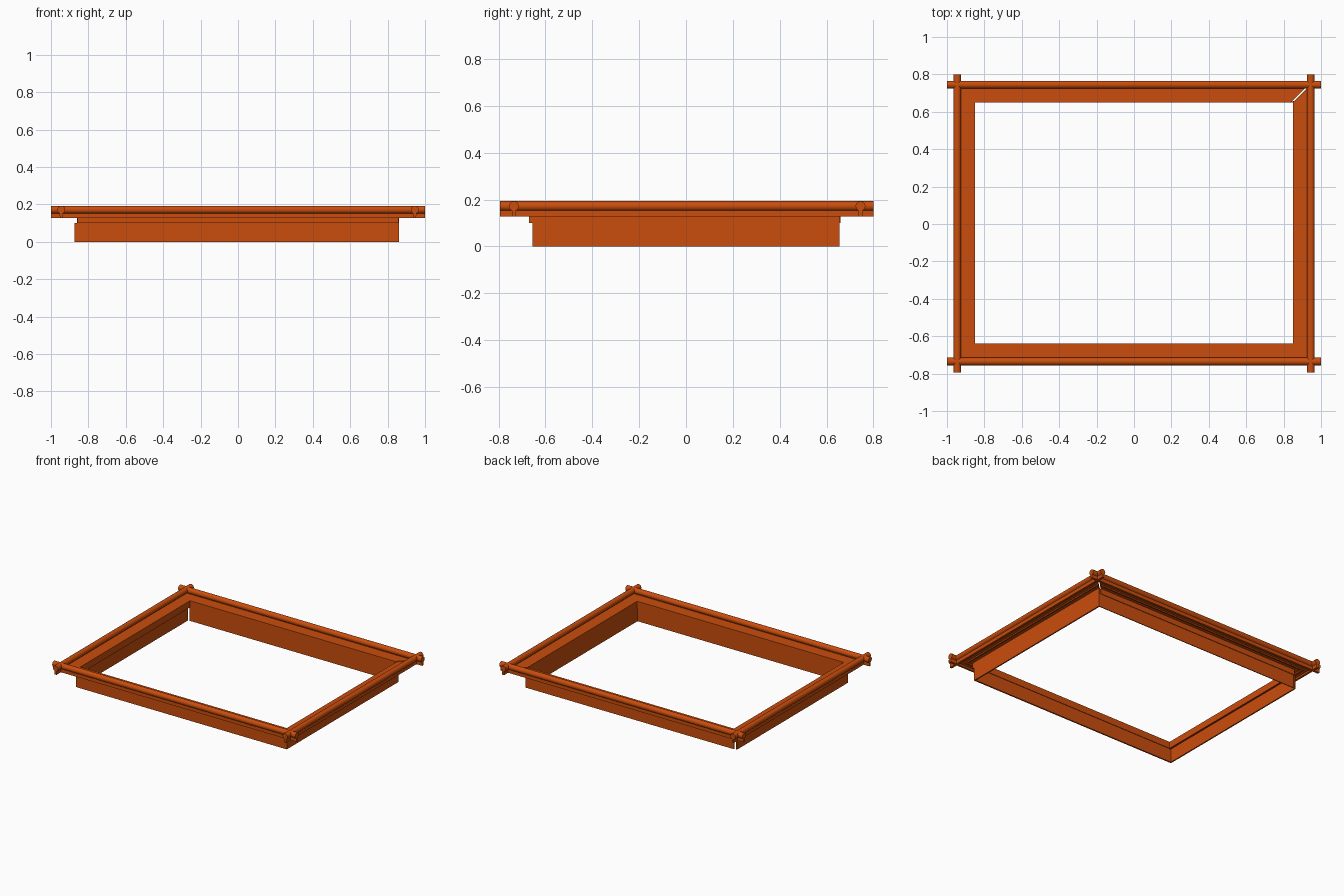
import bpy, bmesh
from math import sin, cos, radians
from mathutils import Vector

cube = bpy.data.objects.get("Cube")
if cube:
    bpy.data.objects.remove(cube)

# Single orange finish
orange = bpy.data.materials.new("burnt_orange")
orange.use_nodes = True
colour = (0.59, 0.075, 0.004, 1)
orange.diffuse_color = colour
orange.node_tree.nodes["Principled BSDF"].inputs["Base Color"].default_value = colour


def strip(name, profile, normal, offset, start, end, mitre=0):
    """Extrude a (depth, height) profile along one side of the frame."""
    n = Vector((normal[0], normal[1], 0))
    along = Vector((-n.y, n.x, 0))
    bm = bmesh.new()

    def ring(t, sign):
        return [bm.verts.new(n * (offset + d) + along * (t + sign * mitre * d)
                             + Vector((0, 0, z))) for d, z in profile]

    a, b = ring(start, -1), ring(end, 1)
    count = len(profile)
    for i in range(count):
        j = (i + 1) % count
        bm.faces.new((a[i], a[j], b[j], b[i]))
    bm.faces.new(a[::-1])
    bm.faces.new(b)
    bmesh.ops.recalc_face_normals(bm, faces=bm.faces)
    mesh = bpy.data.meshes.new(name)
    bm.to_mesh(mesh)
    bm.free()
    obj = bpy.data.objects.new(name, mesh)
    bpy.context.collection.objects.link(obj)
    mesh.materials.append(orange)
    return obj


def box(d0, d1, z0, z1):
    return [(d0, z0), (d1, z0), (d1, z1), (d0, z1)]


# Keyhole section: round rail on a narrow stem
BAR_D, BAR_Z, RADIUS, STEM = 0.095, 0.172, 0.021, 0.008
keyhole = [(BAR_D - STEM, 0.127), (BAR_D + STEM, 0.127)]
for i in range(17):
    angle = radians(-67.5 + i * 315 / 16)
    keyhole.append((BAR_D + RADIUS * cos(angle), BAR_Z + RADIUS * sin(angle)))

# Flat ledge with a shallow rib beneath
ledge = [(0, 0.14), (0.042, 0.14), (0.042, 0.131), (0.052, 0.131),
         (0.052, 0.14), (BAR_D - STEM, 0.14), (BAR_D - STEM, 0.15), (0, 0.15)]

# name: normal, inner offset, rail span, ledge span, lip depth, skirt depths, skirt span
sides = {
    "front": ((0, -1), 0.64, (-1, 1), (-0.85, 0.85), 0.03, (0.004, 0.015), (-0.875, 0.86)),
    "right": ((1, 0), 0.85, (-0.795, 0.8), (-0.64, 0.65), 0.01, (0, 0.01), (-0.655, 0.655)),
    "back": ((0, 1), 0.65, (-1, 1), (-0.838, 0.85), 0.01, (0, 0.006), (-0.86, 0.855)),
    "left": ((-1, 0), 0.85, (-0.8, 0.795), (-0.65, 0.64), 0.01, (0.015, 0.025), (-0.65, 0.655)),
}

rails = []
for side, (n, off, rail, shelf, lip, skirt, span) in sides.items():
    rails.append(strip(side + "_rail", keyhole, n, off, *rail))
    strip(side + "_ledge", ledge, n, off, *shelf, mitre=1)
    strip(side + "_lip", box(0, lip, 0.1, 0.14), n, off, shelf[0] - 0.008, shelf[1] + 0.008)
    strip(side + "_skirt", box(*skirt, 0, 0.102), n, off, *span)

# Smooth the round rails, keeping stem and end edges sharp
bpy.ops.object.select_all(action="DESELECT")
for obj in rails:
    obj.select_set(True)
bpy.context.view_layer.objects.active = rails[0]
bpy.ops.object.shade_smooth_by_angle(angle=radians(30))
